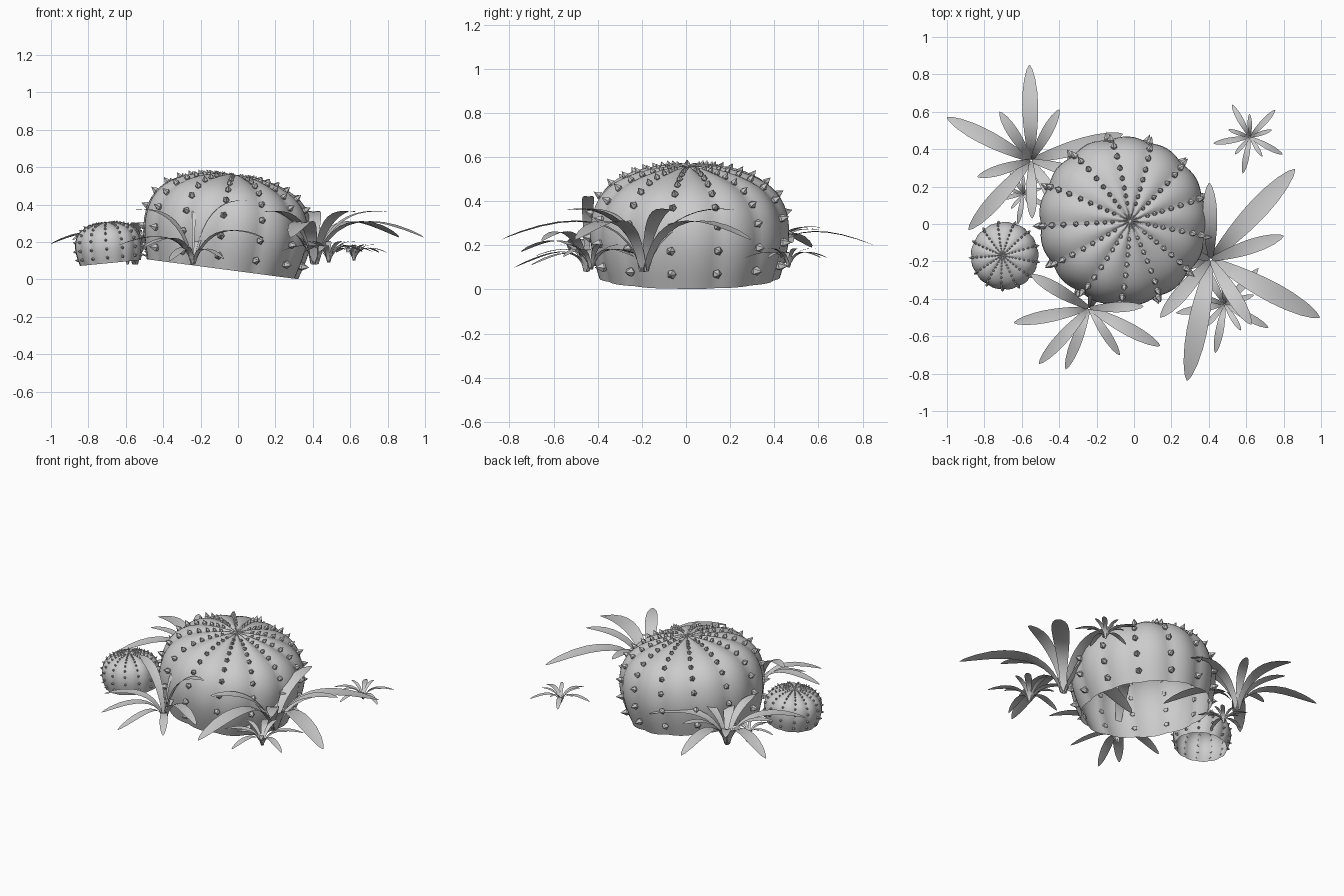
import bpy, bmesh
from math import sin, cos, pi, radians
from mathutils import Vector, Matrix

if "Cube" in bpy.data.objects:
    bpy.data.objects.remove(bpy.data.objects["Cube"])

RIBS = 13
PHASE = radians(17)
PROFILE = [(0.405, 0), (0.435, 0.11), (0.447, 0.22), (0.425, 0.33), (0.365, 0.415),
           (0.27, 0.47), (0.15, 0.502), (0.05, 0.51), (0.0, 0.503)]


def finish(bm, name, smooth=True):
    mesh = bpy.data.meshes.new(name)
    bm.to_mesh(mesh)
    bm.free()
    if smooth:
        for p in mesh.polygons:
            p.use_smooth = True
    ob = bpy.data.objects.new(name, mesh)
    bpy.context.collection.objects.link(ob)
    return ob


def smooth_curve(pts, n):
    # Catmull-Rom through the profile points
    p = [Vector(q) for q in pts]
    p = [2 * p[0] - p[1]] + p + [2 * p[-1] - p[-2]]
    out = []
    for i in range(1, len(p) - 2):
        a, b, c, d = p[i - 1:i + 3]
        for k in range(n):
            t = k / n
            out.append(0.5 * (2 * b + (c - a) * t + (2 * a - 5 * b + 4 * c - d) * t * t
                              + (3 * b - a - 3 * c + d) * t ** 3))
    return out + [p[-2]]


def cactus(name, matrix):
    # lobed, open-bottomed barrel
    curve = smooth_curve(PROFILE, 3)
    seg = RIBS * 8
    bm = bmesh.new()
    rings = []
    for q in curve[:-1]:
        ring = []
        for j in range(seg):
            a = PHASE + 2 * pi * j / seg
            lobe = abs(sin(RIBS * (a - PHASE) / 2))
            r = q.x * (0.98 + 0.035 * lobe)
            z = q.y - 0.012 * (1 - lobe) * max(0, q.y - 0.3) / 0.2
            ring.append(bm.verts.new((r * cos(a), r * sin(a), z)))
        rings.append(ring)
    top = bm.verts.new((0, 0, curve[-1].y - 0.004))
    for j in range(seg):
        k = (j + 1) % seg
        for lo, hi in zip(rings, rings[1:]):
            bm.faces.new((lo[j], lo[k], hi[k], hi[j]))
        bm.faces.new((rings[-1][j], rings[-1][k], top))
    finish(bm, name + "_body").matrix_world = matrix

    # rows of five-sided spines between the lobes
    dense = smooth_curve(PROFILE, 40)
    stops = [0.07, 0.18, 0.29, 0.38, 0.46, 0.53, 0.59, 0.645, 0.69, 0.73]
    bm = bmesh.new()
    length, found = 0, 0
    for p, q in zip(dense, dense[1:]):
        length += (q - p).length
        if found == len(stops) or length < stops[found]:
            continue
        t = (q - p).normalized()
        s = 1.0 - 0.055 * found
        lean = 0.3 - 0.11 * found
        found += 1
        for i in range(RIBS):
            a = PHASE + 2 * pi * i / RIBS
            out = Vector((cos(a), sin(a), 0))
            up = Vector((0, 0, 1))
            d = (out * (t.y + lean * t.x) + up * (-t.x + lean * t.y)).normalized()
            pos = out * q.x * 0.99 + up * (q.y - 0.008 * max(0, q.y - 0.3) / 0.2)
            m = Matrix.Translation(pos) @ d.to_track_quat('Z', 'Y').to_matrix().to_4x4()
            lo, mid = [[bm.verts.new(m @ Vector((s * r * cos(2 * pi * k / 5), s * r * sin(2 * pi * k / 5), s * z)))
                        for k in range(5)] for r, z in ((0.015, -0.012), (0.022, 0.01))]
            tip = bm.verts.new(m @ Vector((0, 0, 0.048 * s)))
            bm.faces.new(lo[::-1])
            for k in range(5):
                n = (k + 1) % 5
                bm.faces.new((lo[k], lo[n], mid[n], mid[k]))
                bm.faces.new((mid[k], mid[n], tip))
    finish(bm, name + "_spines", False).matrix_world = matrix


def add_leaf(bm, base, angle, L, rise):
    # arching blade, widest past the middle, gently folded along the midrib
    short = rise > 0.5 * L
    p = [Vector((0.015 * L, 0)), Vector((0.13 * L, max(0.4 * L, 0.75 * rise))),
         Vector((0.5 * L, rise + (0.06 if short else 0.2) * L)), Vector((L, rise))]
    a = radians(angle)
    out, side, up = Vector((cos(a), sin(a), 0)), Vector((-sin(a), cos(a), 0)), Vector((0, 0, 1))
    widths = [0.03, 0.034, 0.042, 0.053, 0.064, 0.074, 0.081, 0.083, 0.077, 0.058, 0.03, 0.004]
    steps = [0, 0.1, 0.2, 0.3, 0.4, 0.5, 0.6, 0.7, 0.8, 0.9, 0.97, 1]
    rows = []
    for t, w in zip(steps, widths):
        q = p[0] * (1 - t) ** 3 + p[1] * 3 * t * (1 - t) ** 2 + p[2] * 3 * t * t * (1 - t) + p[3] * t ** 3
        c = Vector(base) + out * q.x + up * q.y
        w *= L * (1.15 if short else 1.0)
        rows.append([bm.verts.new(c + side * w * k + up * 0.1 * w * abs(k)) for k in (-1, 0, 1)])
    for r0, r1 in zip(rows, rows[1:]):
        for k in (0, 1):
            bm.faces.new((r0[k], r1[k], r1[k + 1], r0[k + 1]))


def rosette(name, base, leaves):
    bm = bmesh.new()
    for angle, L, rise in leaves:
        add_leaf(bm, base, angle, L, rise)
    finish(bm, name)


def standard(s):
    # five long outer leaves and five short upright inner ones
    outer = [(a, 0.66 * s, 0.145 * s) for a in (47, 119, 190, 259, 332)]
    inner = [(a, 0.41 * s, 0.28 * s) for a in (18, 91, 161, 229, 302)]
    return outer + inner


# two barrel cacti, each leaning slightly
cactus("large_cactus", Matrix.Translation((-0.085, 0.015, 0.055)) @ Matrix.Rotation(radians(7.5), 4, 'Y'))
cactus("small_cactus", Matrix.Translation((-0.683, -0.17, 0.088)) @ Matrix.Rotation(radians(-5.5), 4, 'Y')
       @ Matrix.Diagonal((0.4, 0.4, 0.43, 1)))

# leafy rosettes
rosette("right_plant", (0.41, -0.19, 0.08), standard(1.0))
rosette("front_right_plant", (0.485, -0.43, 0.09), standard(0.4))
rosette("back_right_plant", (0.62, 0.465, 0.10), standard(0.3))
rosette("back_left_small_plant", (-0.59, 0.16, 0.08), standard(0.25))
rosette("back_left_plant", (-0.55, 0.34, 0.08),
        [(91, 0.51, 0.12), (153, 0.505, 0.11), (16, 0.51, 0.13), (228, 0.5, 0.13), (302, 0.48, 0.13),
         (123, 0.31, 0.19), (61, 0.31, 0.2), (345, 0.31, 0.22), (271, 0.31, 0.22), (197, 0.3, 0.2)])
rosette("front_plant", (-0.24, -0.45, 0.08),
        [(191, 0.41, 0.1), (249, 0.35, 0.02), (303, 0.3, 0.03), (332, 0.43, 0.14), (228, 0.4, 0.09),
         (2, 0.29, 0.34), (150, 0.36, 0.29), (85, 0.12, 0.3), (60, 0.36, 0.26)])
